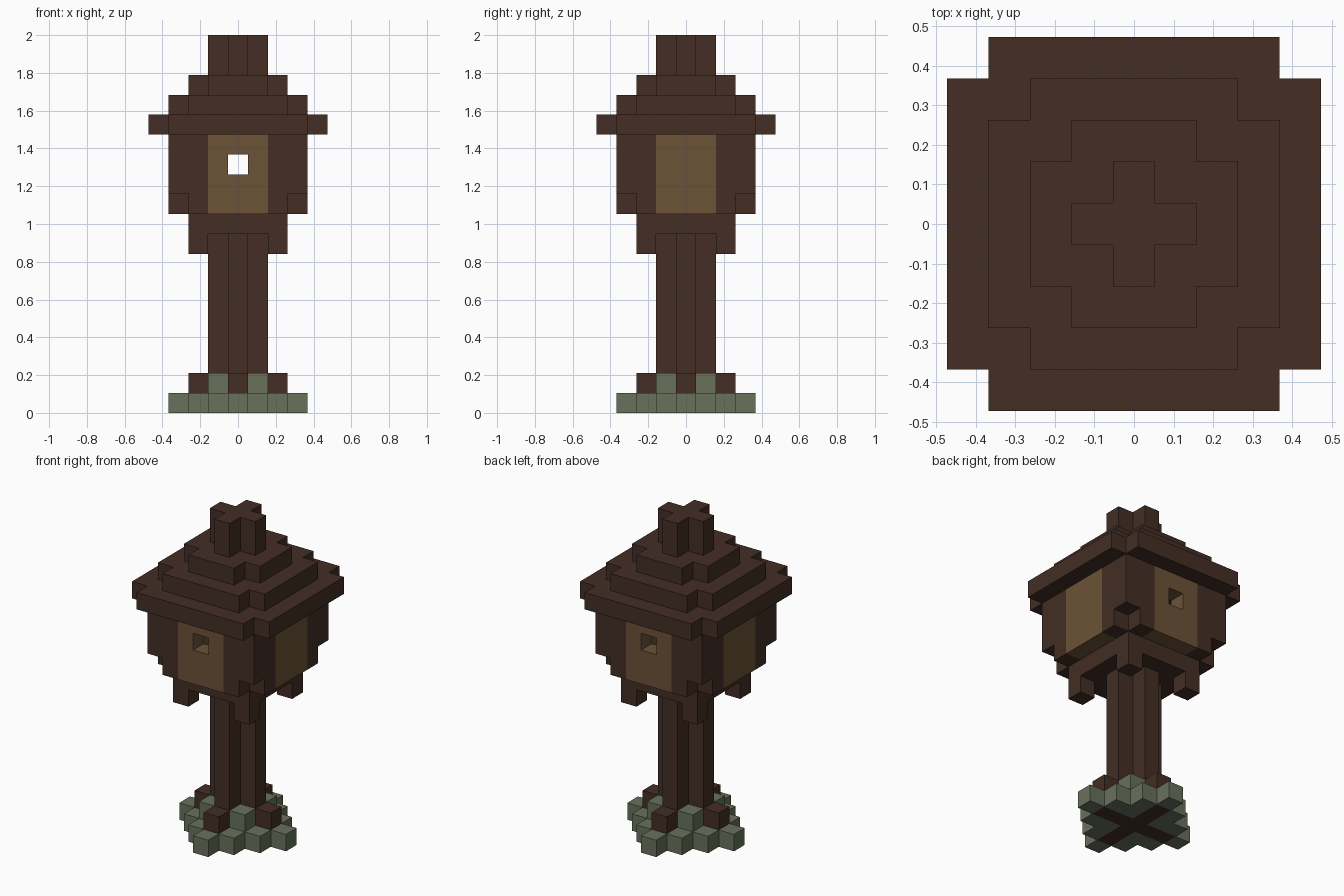
import bpy, bmesh
from math import radians
from mathutils import Vector

if "Cube" in bpy.data.objects:
    bpy.data.objects.remove(bpy.data.objects["Cube"], do_unlink=True)

U = 2 / 19  # edge of one block
REACH = range(-4, 5)


def material(name, color):
    m = bpy.data.materials.new(name)
    m.use_nodes = True
    m.diffuse_color = (*color, 1)
    bsdf = m.node_tree.nodes["Principled BSDF"]
    bsdf.inputs["Base Color"].default_value = (*color, 1)
    bsdf.inputs["Roughness"].default_value = 0.9
    return m


dark_wood = material("dark wood", (0.056, 0.027, 0.018))
light_wood = material("light wood", (0.150, 0.084, 0.038))
mossy_stone = material("mossy stone", (0.138, 0.165, 0.105))


def blocks(name, mat, z0, z1, rule):
    """Fill every block where rule(x, y, z) holds and keep only the outer skin."""
    cells = {(x, y, z) for x in REACH for y in REACH
             for z in range(z0, z1) if rule(x, y, z)}
    bm = bmesh.new()
    for cell in sorted(cells):
        for axis in range(3):
            for side in (-1, 1):
                near = list(cell)
                near[axis] += side
                if tuple(near) in cells:
                    continue
                n, u, v = Vector(), Vector(), Vector()
                n[axis] = side / 2
                u[(axis + 1) % 3] = 0.5
                v[(axis + 2) % 3] = side / 2
                mid = Vector(cell) + Vector((0, 0, 0.5)) + n
                corners = (mid - u - v, mid + u - v, mid + u + v, mid - u + v)
                bm.faces.new([bm.verts.new(c * U) for c in corners])
    bmesh.ops.remove_doubles(bm, verts=bm.verts, dist=U / 100)
    bmesh.ops.dissolve_limit(bm, angle_limit=radians(1), verts=bm.verts,
                             edges=bm.edges, delimit={'NORMAL'})
    mesh = bpy.data.meshes.new(name)
    bm.to_mesh(mesh)
    bm.free()
    mesh.materials.append(mat)
    obj = bpy.data.objects.new(name, mesh)
    bpy.context.collection.objects.link(obj)
    return obj


def cross(r):
    return lambda x, y, z: x * y == 0 and abs(x) + abs(y) <= r


def square(r, cut=True):
    """Square of half-width r, optionally without its four corner blocks."""
    return lambda x, y, z: (max(abs(x), abs(y)) <= r
                            and not (cut and abs(x) == abs(y) == r))


# Stone footing: a stepped diamond around the roots
blocks("stone_base", mossy_stone, 0, 2,
       lambda x, y, z: abs(x) + abs(y) <= 3 - z and x * y != 0
       or z == 0 and x * y == 0 and abs(x) + abs(y) == 3)

# Roots and post
blocks("post_roots", dark_wood, 0, 2, cross(2))
blocks("post", dark_wood, 2, 9, cross(1))

# Floor plate with a bracket under each corner
blocks("floor_plate", dark_wood, 9, 10, square(2, cut=False))

for sx, side in ((1, "left"), (-1, "right")):
    for sy, end in ((-1, "front"), (1, "back")):
        blocks(f"{end}_{side}_bracket", dark_wood, 8, 9,
               lambda x, y, z: x == 2 * sx and y == 2 * sy)
        # Corner post of the house, notched at the bottom
        blocks(f"{end}_{side}_corner", dark_wood, 10, 14,
               lambda x, y, z: 2 <= x * sx <= 3 and 2 <= y * sy <= 3
               and (abs(x) + abs(y) == 5 or abs(x) == 3 and abs(y) == 3 and z > 10))

# Wall panels: window opening in front and back, plain sides
for s, end, side in ((-1, "front", "right"), (1, "back", "left")):
    blocks(f"{end}_panel", light_wood, 10, 14,
           lambda x, y, z: y == 3 * s and abs(x) <= 1 and (x, z) != (0, 12))
    blocks(f"{side}_panel", light_wood, 10, 14,
           lambda x, y, z: x == 3 * s and abs(y) <= 1)

# Stepped roof and finial
for i, tier in enumerate(("eaves", "middle", "upper")):
    blocks(f"roof_{tier}", dark_wood, 14 + i, 15 + i, square(4 - i))
blocks("roof_finial", dark_wood, 17, 19, cross(1))
